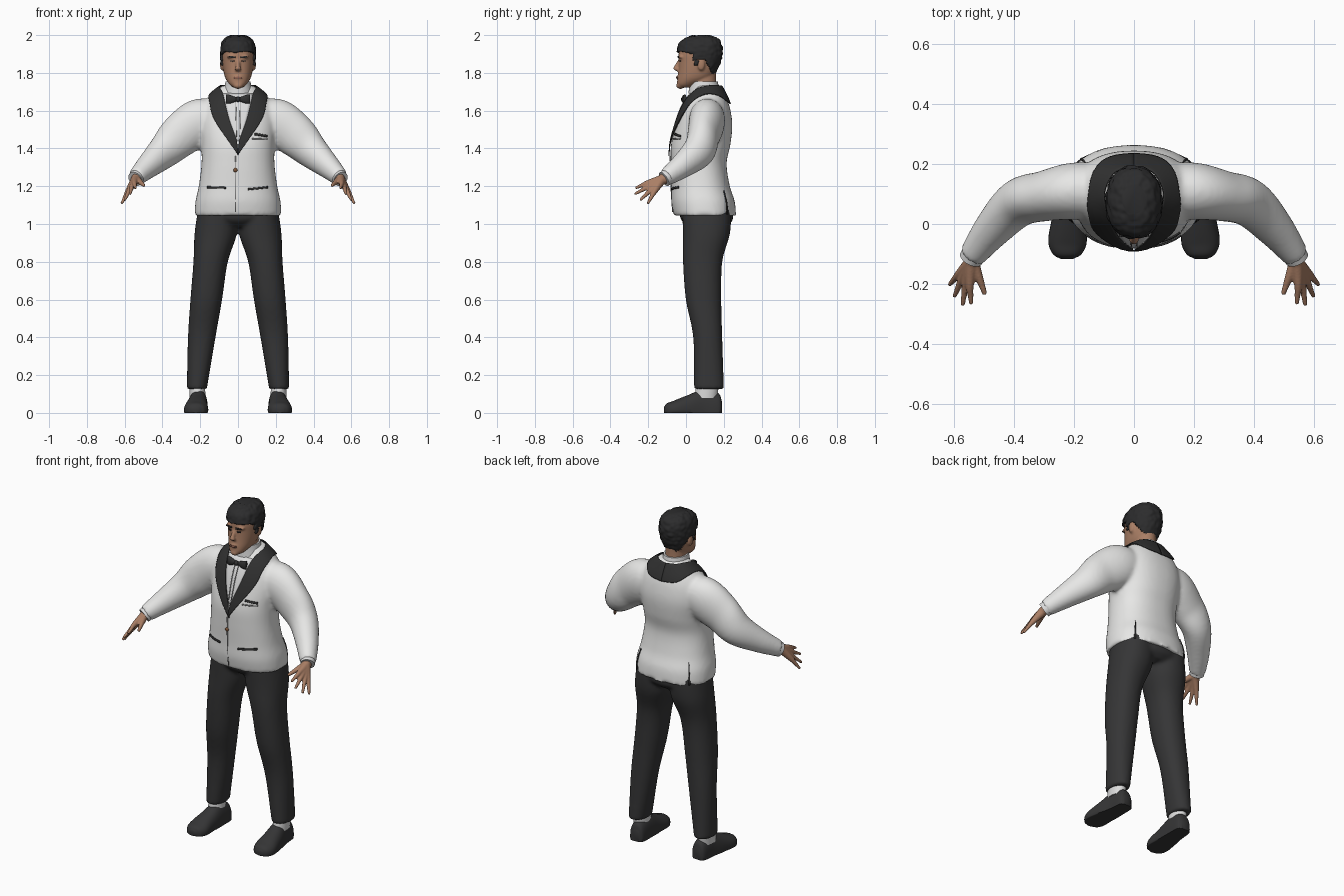
import bpy, bmesh, math
from mathutils import Vector, noise

cube = bpy.data.objects.get("Cube")
if cube:
    bpy.data.objects.remove(cube, do_unlink=True)


def material(name, *rgb):
    m = bpy.data.materials.new(name)
    m.use_nodes = True
    m.diffuse_color = (*rgb, 1)
    bsdf = m.node_tree.nodes["Principled BSDF"]
    bsdf.inputs["Base Color"].default_value = (*rgb, 1)
    bsdf.inputs["Roughness"].default_value = 0.8
    return m


WHITE = material("jacket white", .8, .8, .79)
SHIRT = material("shirt white", .72, .72, .72)
BLACK = material("cloth black", .036, .036, .037)
SATIN = material("lapel black", .03, .03, .03)
HAIR = material("hair black", .025, .025, .026)
SKIN = material("skin", .40, .21, .13)
LIPS = material("lips", .28, .12, .085)
BROWN = material("button brown", .2, .09, .04)
SEAM = material("seam grey", .3, .3, .3)


def smooth_path(points, steps=6):
    """Catmull-Rom resampling of points of any dimension."""
    p = [Vector(q) for q in points]
    p = [p[0] * 2 - p[1]] + p + [p[-1] * 2 - p[-2]]
    out = []
    for a, b, c, d in zip(p, p[1:], p[2:], p[3:]):
        for i in range(steps):
            t = i / steps
            out.append((b * 2 + (c - a) * t + (a * 2 - b * 5 + c * 4 - d) * t * t
                        + (b * 3 - a - c * 3 + d) * t ** 3) / 2)
    return out + [p[-2]]


def loft(bm, points, flat=False, side=1, power=2, seg=32, floor=None):
    """Skin oval rings (x, y, z, radius_a, radius_b) along a smooth path."""
    path = smooth_path(points)
    rings = []
    for i, q in enumerate(path):
        u, v = Vector((1, 0, 0)), Vector((0, 1, 0))
        if not flat:
            t = (path[min(i + 1, len(path) - 1)] - path[max(i - 1, 0)])
            t = Vector(t[:3]).normalized()
            u = t.cross((0, 0, 1)).normalized()
            v = u.cross(t)
        ring = []
        for k in range(seg):
            a = math.tau * k / seg
            c, s = math.cos(a), math.sin(a)
            c = math.copysign(abs(c) ** (2 / power), c)
            s = math.copysign(abs(s) ** (2 / power), s)
            co = Vector(q[:3]) + u * c * q[3] + v * s * q[4]
            co.x *= side
            if floor is not None:
                co.z = max(co.z, floor)
            ring.append(bm.verts.new(co))
        rings.append(ring)
    for r, s in zip(rings, rings[1:]):
        for k in range(seg):
            bm.faces.new((r[k - 1], r[k], s[k], s[k - 1]))
    bm.faces.new(rings[0])
    bm.faces.new(rings[-1])


def ball(bm, center, size):
    new = bmesh.ops.create_uvsphere(bm, u_segments=20, v_segments=12, radius=1)["verts"]
    bmesh.ops.scale(bm, vec=size, verts=new)
    bmesh.ops.translate(bm, vec=center, verts=new)


def finish(bm, name, mat, voxel=0, relax=4):
    """Make an object; with a voxel size its volumes are fused together."""
    bmesh.ops.recalc_face_normals(bm, faces=bm.faces)
    mesh = bpy.data.meshes.new(name)
    bm.to_mesh(mesh)
    bm.free()
    mesh.materials.append(mat)
    ob = bpy.data.objects.new(name, mesh)
    bpy.context.collection.objects.link(ob)
    if voxel:
        r = ob.modifiers.new("fuse", 'REMESH')
        r.mode, r.voxel_size, r.use_smooth_shade = 'VOXEL', voxel, True
        s = ob.modifiers.new("relax", 'SMOOTH')
        s.factor, s.iterations = .5, relax
    else:
        bpy.ops.object.select_all(action='DESELECT')
        ob.select_set(True)
        bpy.context.view_layer.objects.active = ob
        bpy.ops.object.shade_smooth_by_angle(angle=math.radians(50))
    return ob


def patch(name, edge_a, edge_b, mat, target, lift=.004, side=1, across=8):
    """Thin cloth strip between two edges, laid onto a target surface."""
    bm = bmesh.new()
    rows = []
    for a, b in zip(smooth_path(edge_a), smooth_path(edge_b)):
        row = [a.lerp(b, k / across) for k in range(across + 1)]
        rows.append([bm.verts.new((p.x * side, p.y, p.z)) for p in row])
    for r, s in zip(rows, rows[1:]):
        for k in range(across):
            bm.faces.new((r[k], r[k + 1], s[k + 1], s[k]))
    ob = finish(bm, name, mat)
    w = ob.modifiers.new("lay", 'SHRINKWRAP')
    w.target, w.offset, w.wrap_mode = target, lift, 'ABOVE_SURFACE'
    t = ob.modifiers.new("thickness", 'SOLIDIFY')
    t.thickness, t.offset = .005, 0
    return ob


def bar(name, x0, x1, z0, z1, height, mat, target, y=-.07, lift=.003):
    """Short straight strip on a front surface."""
    patch(name, [(x0, y, z0), (x1, y, z1)], [(x0, y, z0 + height), (x1, y, z1 + height)],
          mat, target, lift, across=2)


# Jacket: body and two sleeves fused
bm = bmesh.new()
loft(bm, [(0, .10, 1.045, .23, .165), (0, .09, 1.12, .225, .168), (0, .077, 1.2, .208, .155),
          (0, .067, 1.32, .193, .148), (0, .078, 1.42, .195, .157), (0, .095, 1.52, .205, .15),
          (0, .104, 1.6, .195, .132), (0, .11, 1.66, .165, .108), (0, .115, 1.7, .125, .083),
          (0, .115, 1.735, .078, .065)], flat=True, power=2.3, seg=48)
for s in (1, -1):
    loft(bm, [(.1, .11, 1.575, .09, .09), (.2, .11, 1.54, .095, .125), (.3, .093, 1.472, .084, .116),
              (.385, .07, 1.39, .08, .094), (.47, -.015, 1.312, .064, .068),
              (.54, -.105, 1.247, .045, .047)], side=s)
jacket = finish(bm, "jacket", WHITE, .011, 5)

# Trousers: legs and seat fused
bm = bmesh.new()
loft(bm, [(0, .115, .985, .12, .1), (0, .11, 1.03, .2, .14), (0, .1, 1.12, .19, .13)], flat=True)
for s in (1, -1):
    loft(bm, [(.218, .122, .125, .053, .079), (.192, .115, .4, .073, .077),
              (.168, .093, .6, .084, .094), (.145, .088, .8, .091, .104),
              (.118, .108, .95, .112, .125), (.11, .11, 1.09, .1, .13)],
         flat=True, side=s, power=2.2)
finish(bm, "trousers", BLACK, .011)

# Shoes and socks
for label, s in (("left", 1), ("right", -1)):
    bm = bmesh.new()
    loft(bm, [(.205, .19, .02, .025, .04), (.206, .17, .02, .043, .085), (.209, .09, .02, .049, .105),
              (.217, .01, .02, .058, .073), (.222, -.06, .015, .064, .05),
              (.223, -.1, .015, .048, .036), (.223, -.117, .015, .02, .015)],
         side=s, power=2.3, floor=0)
    finish(bm, label + "_shoe", BLACK)
    bm = bmesh.new()
    loft(bm, [(.214, .105, .08, .042, .06), (.217, .115, .15, .042, .06)], flat=True, side=s)
    finish(bm, label + "_sock", SHIRT)

# Hands: every finger runs from the wrist, so together they form the palm
knuckle, spread = Vector((.566, -.185, 1.194)), Vector((.52, .52, -.67))
tips = [(.543, -.268, 1.19), (.572, -.272, 1.158), (.6, -.243, 1.126), (.616, -.203, 1.108)]
for label, s in (("left", 1), ("right", -1)):
    bm = bmesh.new()
    for i, tip in enumerate(tips):
        k = knuckle + spread * (i - 1.5) * .023
        loft(bm, [(.53, -.09, 1.25, .03, .033), (.542, -.125, 1.236, .025, .027),
                  (*k, .014, .015), (*k.lerp(tip, .55), .01, .01), (*tip, .007, .007)], side=s, seg=12)
    loft(bm, [(.538, -.12, 1.237, .02, .022), (.518, -.175, 1.222, .014, .015),
              (.497, -.235, 1.203, .008, .008)], side=s, seg=12)
    finish(bm, label + "_hand", SKIN, .0045, 2)
    bm = bmesh.new()
    loft(bm, [(.53, -.09, 1.255, .041, .043), (.544, -.116, 1.238, .04, .042)], side=s)
    finish(bm, label + "_shirt_cuff", SHIRT)

# Head and neck with brow, nose, chin and ears
bm = bmesh.new()
loft(bm, [(0, .1, 1.66, .062, .07), (0, .09, 1.75, .058, .07), (0, .09, 1.82, .055, .07)], flat=True)
skull = [(0, .0, 1.722, .025, .035), (0, .005, 1.738, .044, .052), (0, .042, 1.77, .066, .087),
         (0, .06, 1.81, .077, .1), (0, .07, 1.86, .083, .108), (0, .073, 1.9, .084, .112),
         (0, .075, 1.94, .078, .105), (0, .08, 1.97, .06, .08), (0, .082, 1.986, .03, .04)]
loft(bm, skull, flat=True, power=2.2, seg=40)
loft(bm, [(0, -.03, 1.875, .009, .008), (0, -.05, 1.835, .012, .013), (0, -.054, 1.82, .018, .013),
          (0, -.04, 1.81, .014, .01)], flat=True, seg=16)
ball(bm, (0, -.03, 1.733), (.026, .022, .018))
ball(bm, (0, -.036, 1.775), (.027, .014, .014))
for s in (1, -1):
    ball(bm, (s * .03, -.025, 1.885), (.03, .016, .01))
    ball(bm, (s * .086, .08, 1.845), (.009, .02, .033))
head = finish(bm, "head", SKIN, .006, 3)
for s in (1, -1):
    bar("eyebrow", s * .013, s * .052, 1.878, 1.881, .009, HAIR, head, -.04)
    bar("eye", s * .019, s * .045, 1.859, 1.859, .007, HAIR, head, -.035, .002)
bar("mouth", -.025, .025, 1.769, 1.769, .012, LIPS, head, -.055, .002)

# Hair: a rough cap, trimmed along the hairline and around the ears
bm = bmesh.new()
loft(bm, [(x, y, z + .012 * (z > 1.8), a + .01, b + .009) for x, y, z, a, b in skull[2:]],
     flat=True, power=2.2, seg=72)


def bare(c):
    if c.y < .04:
        return c.z < 1.915 - max(c.y, 0) * .6
    if c.y < .062:
        return c.z < 1.835
    if c.y < .105:
        return c.z < 1.872
    return c.z < 1.872 - (c.y - .105) * 2.2


bmesh.ops.delete(bm, geom=[f for f in bm.faces if bare(f.calc_center_median())], context='FACES')
bm.normal_update()
for v in bm.verts:
    v.co += v.normal * noise.noise(v.co * 55) * .006
hair = finish(bm, "hair", HAIR)
thick = hair.modifiers.new("thickness", 'SOLIDIFY')
thick.thickness, thick.offset = .014, -1

# Shirt collar, shirt front and placket
bm = bmesh.new()
loft(bm, [(0, .098, 1.69, .082, .085), (0, .095, 1.725, .072, .079), (0, .093, 1.755, .066, .075)], flat=True)
finish(bm, "shirt_collar", SHIRT)
inner = [(0, .19, 1.728), (.06, .17, 1.728), (.09, .11, 1.72), (.076, .04, 1.68),
         (.048, -.035, 1.56), (.006, -.08, 1.44)]
outer = [(0, .235, 1.635), (.09, .21, 1.645), (.152, .11, 1.69), (.147, .03, 1.64),
         (.122, -.025, 1.55), (-.004, -.085, 1.36)]
patch("shirt_front", inner[3:], [(-x, y, z) for x, y, z in inner[3:]], SHIRT, jacket, .003)
for x in (-.014, .01):
    patch("shirt_placket", [(x, 0, 1.66), (x * .7, -.07, 1.46)],
          [(x + .004, 0, 1.66), (x * .7 + .004, -.07, 1.46)], SEAM, jacket, .007, across=2)

# Shawl lapels
for label, s in (("left", 1), ("right", -1)):
    patch(label + "_lapel", inner, outer, SATIN, jacket, .008, s, 12)

# Bow tie
bm = bmesh.new()
loft(bm, [(-.062, -.006, 1.66, .009, .026), (-.04, -.01, 1.66, .013, .023), (0, -.01, 1.66, .008, .01),
          (.04, -.01, 1.66, .013, .023), (.062, -.006, 1.66, .009, .026)])
ball(bm, (0, -.014, 1.66), (.013, .013, .014))
finish(bm, "bow_tie", SATIN)

# Jacket details: front edge, button, pockets, pocket square, vents
bar("front_edge", -.016, -.011, 1.06, 1.06, .3, SEAM, jacket, -.085)
bm = bmesh.new()
ball(bm, (-.014, -.085, 1.285), (.011, .007, .011))
finish(bm, "button", BROWN)
bar("right_pocket", -.175, -.06, 1.19, 1.186, .011, SATIN, jacket, -.05)
bar("left_pocket", .05, .165, 1.178, 1.19, .011, SATIN, jacket, -.05)
bar("breast_pocket", .07, .172, 1.445, 1.45, .006, SEAM, jacket, -.05)
bar("pocket_square", .085, .172, 1.468, 1.462, .012, SATIN, jacket, -.05)
for s in (1, -1):
    patch("side_vent", [(.172, .22, 1.05), (.163, .21, 1.18)],
          [(.18, .215, 1.05), (.167, .208, 1.18)], SATIN, jacket, .003, s, 2)
